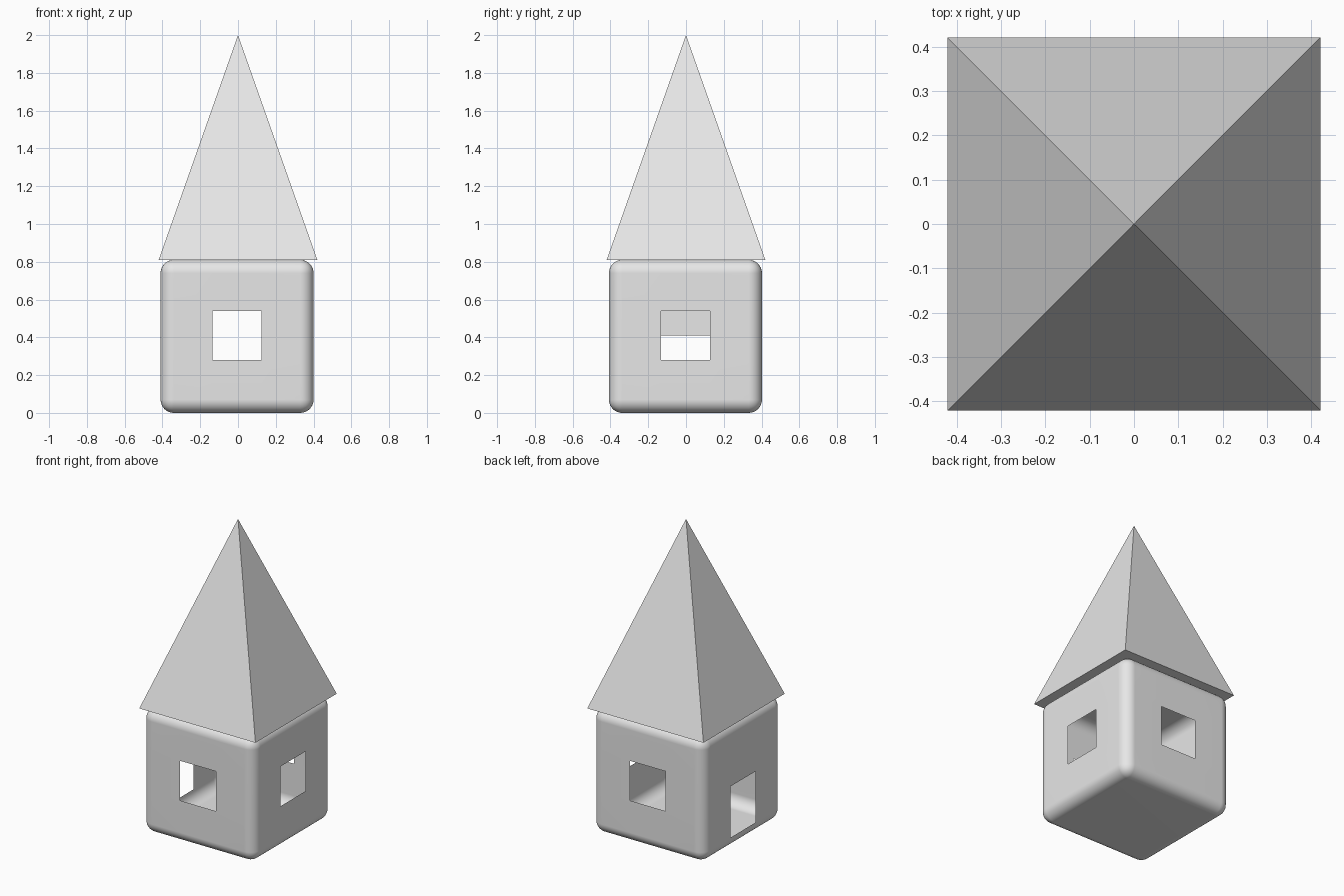
import bpy
import bmesh
import math
from mathutils import Matrix, Vector

cube = bpy.data.objects.get("Cube")
if cube:
    bpy.data.objects.remove(cube, do_unlink=True)

grey = bpy.data.materials.new("light grey")
grey.use_nodes = True
colour = (0.8, 0.8, 0.8, 1.0)
grey.diffuse_color = colour
grey.node_tree.nodes["Principled BSDF"].inputs["Base Color"].default_value = colour

SIZE = 0.81            # edge of the cubic house body
HALF = SIZE / 2
CENTRE = Vector((-0.005, -0.003, HALF))
HOLE = 0.13            # half width of every opening
WINDOW = (0.28, 0.54)  # bottom and top heights
DOOR = (0.075, 0.41)


def add_object(name, bm):
    mesh = bpy.data.meshes.new(name)
    bm.to_mesh(mesh)
    bm.free()
    mesh.materials.append(grey)
    obj = bpy.data.objects.new(name, mesh)
    bpy.context.collection.objects.link(obj)
    return obj


def slice_faces(bm, faces, point, normal):
    """Split the given flat wall faces along a plane."""
    edges = {e for f in faces for e in f.edges}
    verts = {v for f in faces for v in f.verts}
    bmesh.ops.bisect_plane(bm, geom=list(faces) + list(edges) + list(verts),
                           plane_co=point, plane_no=normal)


def cut_opening(bm, direction, heights):
    """Remove a rectangular opening from the wall facing direction."""
    side = Vector((-direction.y, direction.x, 0))

    def wall():
        return [f for f in bm.faces if f.normal.dot(direction) > 0.999]

    for sign in (-1, 1):
        slice_faces(bm, wall(), CENTRE + side * HOLE * sign, side)
    for z in heights:
        slice_faces(bm, wall(), Vector((0, 0, z)), Vector((0, 0, 1)))
    hole = []
    for f in wall():
        c = f.calc_center_median()
        if abs((c - CENTRE).dot(side)) < HOLE and heights[0] < c.z < heights[1]:
            hole.append(f)
    bmesh.ops.delete(bm, geom=hole, context='FACES')


# House body: thin rounded shell with three windows and a door
bm = bmesh.new()
bmesh.ops.create_cube(bm, size=SIZE, matrix=Matrix.Translation(CENTRE))
bmesh.ops.bevel(bm, geom=list(bm.edges), offset=0.07, segments=8,
                profile=0.5, affect='EDGES')
bm.normal_update()
for direction, heights in (((0, -1, 0), WINDOW), ((0, 1, 0), WINDOW),
                           ((1, 0, 0), WINDOW), ((-1, 0, 0), DOOR)):
    cut_opening(bm, Vector(direction), heights)
    bm.normal_update()
body = add_object("house_body", bm)
bpy.ops.object.select_all(action='DESELECT')
body.select_set(True)
bpy.context.view_layer.objects.active = body
bpy.ops.object.shade_smooth_by_angle(angle=math.radians(40))
body.modifiers.new("flat walls", 'WEIGHTED_NORMAL').keep_sharp = True

# Pyramid roof with a closed, slightly overhanging base
bm = bmesh.new()
ROOF_HALF = 0.42
ROOF_HEIGHT = 2 - SIZE
bmesh.ops.create_cone(
    bm, cap_ends=True, segments=4, radius1=ROOF_HALF * math.sqrt(2), radius2=0,
    depth=ROOF_HEIGHT,
    matrix=Matrix.Translation((0, 0, SIZE + ROOF_HEIGHT / 2))
    @ Matrix.Rotation(math.pi / 4, 4, 'Z'))
bmesh.ops.remove_doubles(bm, verts=list(bm.verts), dist=0.0001)
add_object("pyramid_roof", bm)
